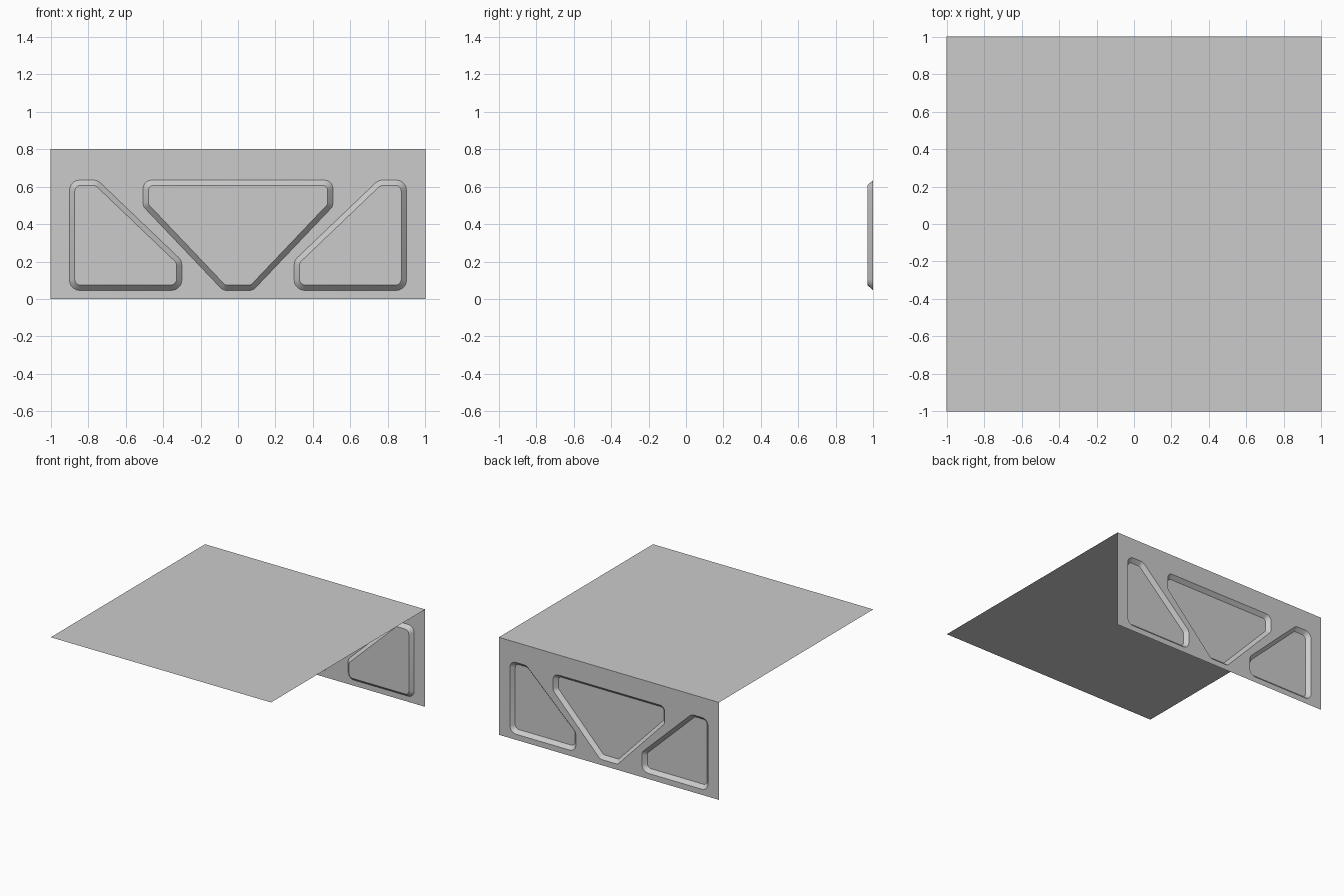
import bpy
import bmesh
import math
from mathutils import Vector

cube = bpy.data.objects.get("Cube")
if cube:
    bpy.data.objects.remove(cube, do_unlink=True)

HEIGHT = 0.8
BACK = 1.0
DEPTH = 0.03
BEVEL = 0.028
STEPS = 5

grey = bpy.data.materials.new("plain grey")
grey.use_nodes = True
grey.diffuse_color = (0.6, 0.6, 0.6, 1)
grey.node_tree.nodes["Principled BSDF"].inputs["Base Color"].default_value = (0.6, 0.6, 0.6, 1)


def finish(name, bm):
    mesh = bpy.data.meshes.new(name)
    bm.to_mesh(mesh)
    bm.free()
    mesh.materials.append(grey)
    obj = bpy.data.objects.new(name, mesh)
    bpy.context.collection.objects.link(obj)
    bpy.ops.object.select_all(action='DESELECT')
    obj.select_set(True)
    bpy.context.view_layer.objects.active = obj
    bpy.ops.object.shade_smooth_by_angle(angle=math.radians(30))
    return obj


def corner_dirs(pts, i):
    p = pts[i]
    return (p - pts[i - 1]).normalized(), (pts[(i + 1) % len(pts)] - p).normalized()


def inset(pts, d):
    """Move every side of a counter-clockwise outline inward by d."""
    out = []
    for i, p in enumerate(pts):
        a, b = corner_dirs(pts, i)
        na, nb = Vector((-a.y, a.x)), Vector((-b.y, b.x))
        out.append(p + (na + nb) * d / (1 + na.dot(nb)))
    return out


def rounded(pts, radius):
    """Replace every corner with a circular arc."""
    out = []
    for i, p in enumerate(pts):
        a, b = corner_dirs(pts, i)
        turn = a.angle(b)
        start = p - a * radius * math.tan(turn / 2)
        normal = Vector((-a.y, a.x))
        centre = start + normal * radius
        for k in range(STEPS + 1):
            t = turn * k / STEPS
            out.append(centre - normal * radius * math.cos(t) + a * radius * math.sin(t))
    return out


# Recess outlines (x, z), counter-clockwise
left_side = [Vector(p) for p in ((0.3, 0.046), (0.9, 0.046), (0.9, 0.635),
                                 (0.75, 0.635), (0.3, 0.205))]
right_side = [Vector((-p.x, p.y)) for p in reversed(left_side)]
middle = [Vector(p) for p in ((-0.08, 0.046), (0.08, 0.046), (0.507, 0.495),
                              (0.507, 0.635), (-0.507, 0.635), (-0.507, 0.495))]
recesses = ((left_side, 0.055), (right_side, 0.055), (middle, 0.045))


def ring(bm, pts, y):
    verts = [bm.verts.new((p.x, y, p.y)) for p in pts]
    edges = [bm.edges.new((v, verts[(i + 1) % len(verts)])) for i, v in enumerate(verts)]
    return verts, edges


# Back wall with pressed recesses
bm = bmesh.new()
corners = [Vector(p) for p in ((-1, 0), (1, 0), (1, HEIGHT), (-1, HEIGHT))]
wall_edges = ring(bm, corners, BACK)[1]
rims = []
for outline, radius in recesses:
    verts, edges = ring(bm, rounded(outline, radius), BACK)
    rims.append(verts)
    wall_edges += edges
bmesh.ops.triangle_fill(bm, use_beauty=True, use_dissolve=False,
                        edges=wall_edges, normal=(0, 1, 0))
for (outline, radius), rim in zip(recesses, rims):
    floor = ring(bm, rounded(inset(outline, BEVEL), radius * 0.6), BACK - DEPTH)[0]
    n = len(rim)
    for i in range(n):
        j = (i + 1) % n
        bm.faces.new((rim[j], rim[i], floor[i], floor[j]))
    bm.faces.new(list(reversed(floor)))
bmesh.ops.recalc_face_normals(bm, faces=bm.faces)
if sum(f.normal.y * f.calc_area() for f in bm.faces) < 0:
    bmesh.ops.reverse_faces(bm, faces=bm.faces)
finish("back_wall", bm)

# Flat top sheet
bm = bmesh.new()
bm.faces.new([bm.verts.new((x, y, HEIGHT)) for x, y in ((-1, -1), (1, -1), (1, 1), (-1, 1))])
finish("top_sheet", bm)
